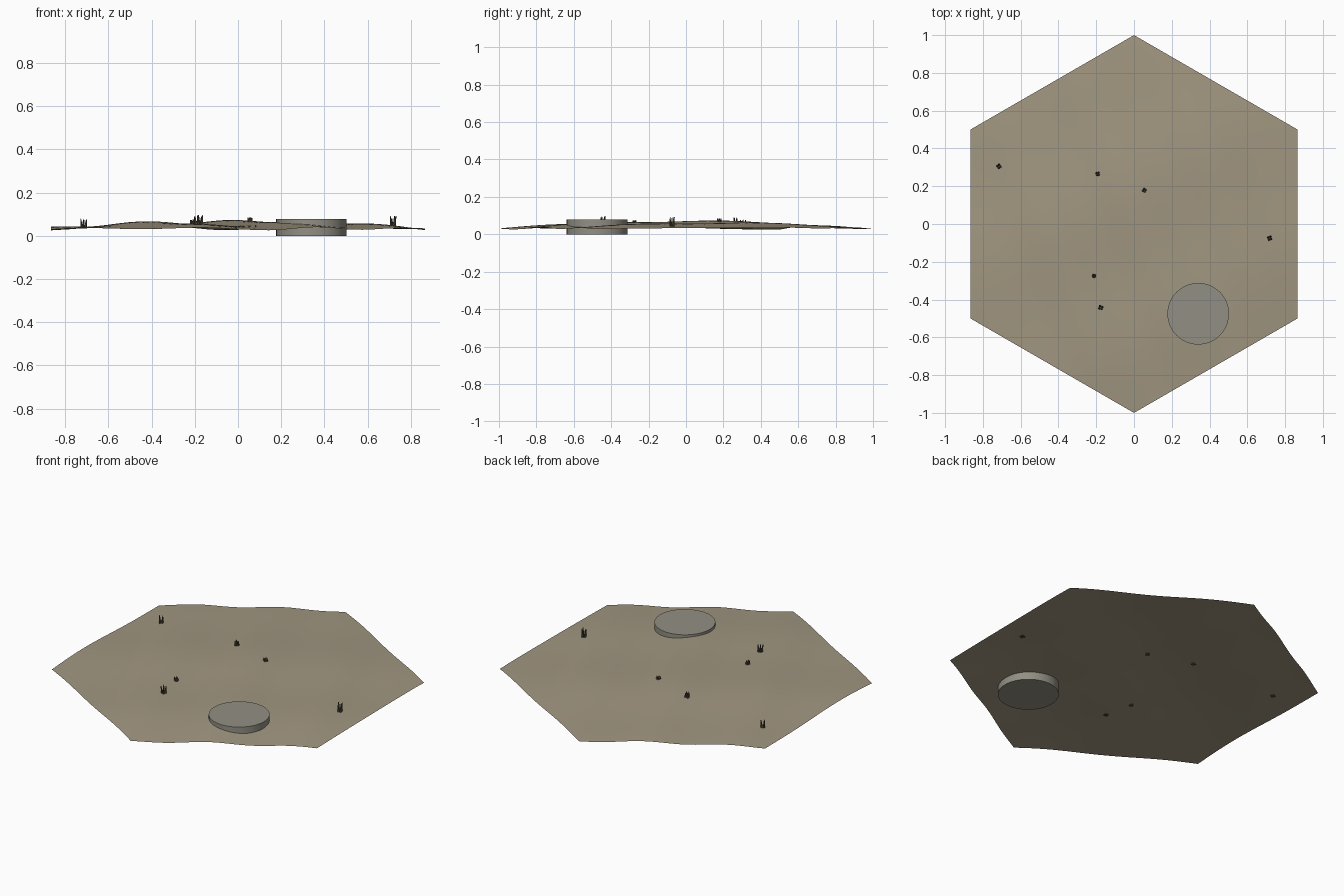
import bpy, bmesh, math, random
from mathutils import Vector, Matrix

if "Cube" in bpy.data.objects:
    bpy.data.objects.remove(bpy.data.objects["Cube"])

random.seed(4)


def material(name, rgb):
    m = bpy.data.materials.new(name)
    m.diffuse_color = (*rgb, 1)
    m.use_nodes = True
    m.node_tree.nodes["Principled BSDF"].inputs["Base Color"].default_value = m.diffuse_color
    return m


def finish(bm, name, mat, smooth_angle=None):
    me = bpy.data.meshes.new(name)
    bm.to_mesh(me)
    bm.free()
    ob = bpy.data.objects.new(name, me)
    bpy.context.collection.objects.link(ob)
    me.materials.append(mat)
    if smooth_angle:
        bpy.ops.object.select_all(action='DESELECT')
        ob.select_set(True)
        bpy.context.view_layer.objects.active = ob
        bpy.ops.object.shade_smooth_by_angle(angle=math.radians(smooth_angle))
    return ob


def ground_height(x, y):
    dome = 1 - (x * x + y * y)
    wave = 0.010 * math.sin(12.5 * x + 5 * y + 1.07) + 0.004 * math.sin(7 * y - 4 * x)
    return 0.028 + 0.033 * dome + wave * (0.45 + 0.55 * dome)


earth = material("earth", (0.36, 0.31, 0.22))
stone = material("stone", (0.29, 0.28, 0.23))
dry_grass = material("dry_grass", (0.09, 0.075, 0.05))

# Rolling hexagonal ground sheet: six triangular sectors, finely divided
bm = bmesh.new()
N = 24
for s in range(6):
    a, b = (Vector((math.cos(t), math.sin(t), 0))
            for t in (math.radians(30 + 60 * s), math.radians(90 + 60 * s)))
    rows = [[bm.verts.new(a * ((i - j) / N) + b * (j / N)) for j in range(i + 1)]
            for i in range(N + 1)]
    for i in range(N):
        for j in range(i + 1):
            bm.faces.new((rows[i][j], rows[i + 1][j], rows[i + 1][j + 1]))
            if j < i:
                bm.faces.new((rows[i][j], rows[i + 1][j + 1], rows[i][j + 1]))
bmesh.ops.remove_doubles(bm, verts=bm.verts, dist=1e-4)
for v in bm.verts:
    v.co.z = ground_height(v.co.x, v.co.y)
finish(bm, "ground", earth, 40)

# Round flat stone base, passing through the ground
bm = bmesh.new()
bmesh.ops.create_cone(bm, cap_ends=True, segments=48, radius1=0.163, radius2=0.163,
                      depth=0.078, matrix=Matrix.Translation((0.34, -0.475, 0.039)))
finish(bm, "round_base", stone, 40)

# Small grass tufts: x, y, blade length, spread
tufts = [(-0.715, 0.305, 0.054, 0.008), (-0.192, 0.265, 0.036, 0.007),
         (0.055, 0.178, 0.026, 0.007), (0.718, -0.075, 0.056, 0.008),
         (-0.212, -0.275, 0.028, 0.006), (-0.176, -0.443, 0.052, 0.008)]
for n, (x, y, h, spread) in enumerate(tufts):
    bm = bmesh.new()
    turn = random.uniform(0, 6.28)
    for k in range(4):
        t = turn + k * math.pi / 2
        length = h * random.uniform(0.75, 1.0)
        place = (Matrix.Translation((x + spread * math.cos(t), y + spread * math.sin(t),
                                     ground_height(x, y) - 0.004))
                 @ Matrix.Rotation(t, 4, 'Z') @ Matrix.Rotation(0.12, 4, 'Y')
                 @ Matrix.Translation((0, 0, length / 2)))
        bmesh.ops.create_cone(bm, cap_ends=True, segments=5, radius1=0.007,
                              radius2=0.002, depth=length, matrix=place)
    finish(bm, f"grass_tuft_{n + 1}", dry_grass)
